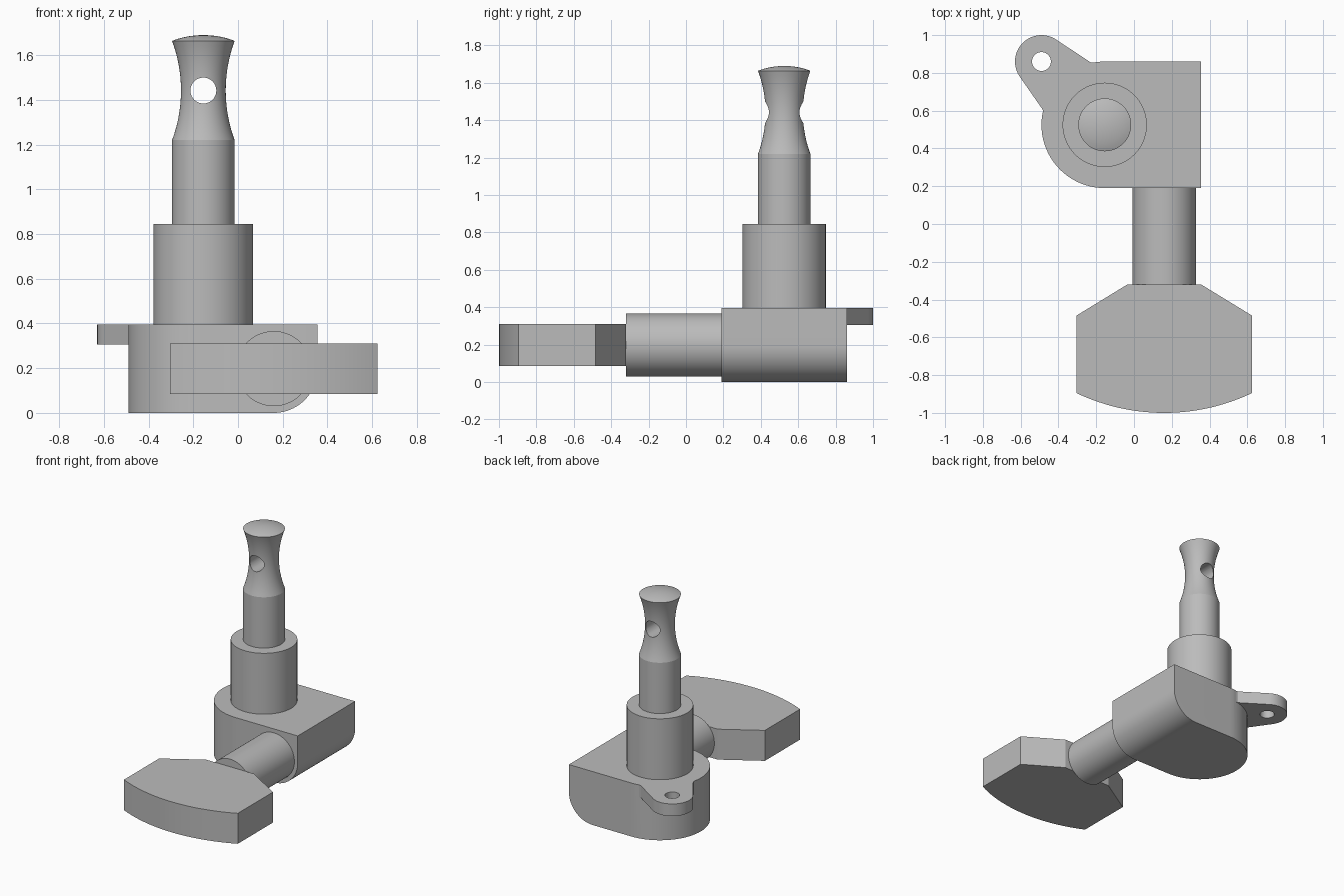
import bpy, bmesh, math
from mathutils import Vector, Matrix

if "Cube" in bpy.data.objects:
    bpy.data.objects.remove(bpy.data.objects["Cube"], do_unlink=True)

metal = bpy.data.materials.new("grey metal")
metal.use_nodes = True
GREY = (0.5, 0.5, 0.5, 1)
metal.diffuse_color = GREY
metal.node_tree.nodes["Principled BSDF"].inputs["Base Color"].default_value = GREY


def arc(cx, cy, r, start, end, n):
    """Points along an arc, angles in degrees."""
    return [(cx + r * math.cos(math.radians(start + (end - start) * i / n)),
             cy + r * math.sin(math.radians(start + (end - start) * i / n)))
            for i in range(n + 1)]


def finish(name, bm):
    bmesh.ops.recalc_face_normals(bm, faces=bm.faces)
    mesh = bpy.data.meshes.new(name)
    bm.to_mesh(mesh)
    bm.free()
    obj = bpy.data.objects.new(name, mesh)
    bpy.context.collection.objects.link(obj)
    mesh.materials.append(metal)
    return obj


def prism(outline, z0, z1):
    bm = bmesh.new()
    face = bm.faces.new([bm.verts.new((x, y, z0)) for x, y in outline])
    top = bmesh.ops.extrude_face_region(bm, geom=[face])["geom"]
    bmesh.ops.translate(bm, vec=(0, 0, z1 - z0),
                        verts=[v for v in top if isinstance(v, bmesh.types.BMVert)])
    return bm


def lathe(profile, x, y, n=72):
    """Revolve (radius, z) points, closing both ends."""
    bm = bmesh.new()
    rings = [[bm.verts.new((x + px, y + py, z)) for px, py in arc(0, 0, r, 0, 360, n)[:-1]]
             for r, z in profile]
    for a, b in zip(rings, rings[1:]):
        for i in range(n):
            j = (i + 1) % n
            bm.faces.new((a[i], a[j], b[j], b[i]))
    bm.faces.new(rings[0])
    bm.faces.new(rings[-1])
    return bm


def rod_y(x, z, r, y0, y1, n=72):
    bm = bmesh.new()
    place = Matrix.Translation((x, (y0 + y1) / 2, z)) @ Matrix.Rotation(math.pi / 2, 4, "X")
    bmesh.ops.create_cone(bm, cap_ends=True, segments=n, radius1=r, radius2=r,
                          depth=y1 - y0, matrix=place)
    return bm


def combine(obj, other, operation):
    """Apply a boolean and discard the second object."""
    mod = obj.modifiers.new(operation.lower(), "BOOLEAN")
    mod.operation, mod.object, mod.solver = operation, other, "EXACT"
    bpy.context.view_layer.objects.active = obj
    bpy.ops.object.modifier_apply(modifier=mod.name)
    bpy.data.objects.remove(other, do_unlink=True)


PX, PY = -0.155, 0.525      # post axis
SX, SZ = 0.16, 0.198        # knob shaft axis
TOP = 0.395

# Gear housing: half-round on one side, rounded lower edge on the other
bm = prism([(0.355, 0.19), (0.355, 0.86)] + arc(PX, PY, 0.335, 90, 270, 40), 0, TOP)
edge = [e for e in bm.edges if all(v.co.x > 0.35 and v.co.z < 0.01 for v in e.verts)]
bmesh.ops.bevel(bm, geom=edge, offset=0.195, segments=20, profile=0.5, affect="EDGES")
housing = finish("gear_housing", bm)

# Mounting ear with its screw hole
ear_outline = arc(-0.49, 0.86, 0.14, 54, 215, 32) + [
    (-0.485, 0.608), (-0.479, 0.59), (-0.484, 0.56), (PX, PY), (-0.19, 0.858), (-0.21, 0.854), (-0.23, 0.856)]
combine(housing, finish("mounting_ear", prism(ear_outline, 0.305, TOP)), "UNION")
combine(housing, finish("screw_hole", lathe([(0.05, 0.2), (0.05, 0.5)], -0.49, 0.86, 40)),
        "DIFFERENCE")

# Sleeve around the post
sleeve = finish("sleeve", lathe([(0.223, TOP), (0.223, 0.845)], PX, PY))

# String post: straight shank, waisted neck, shallow domed tip
WAIST_Z, HALF, SAG = 1.442, 0.222, 0.04
R = (HALF ** 2 + SAG ** 2) / (2 * SAG)
swing = math.degrees(math.asin(HALF / R))
neck = arc(0.1 + R, WAIST_Z, R, 180 + swing, 180 - swing, 20)
dome_r = 0.4
dome = [(r, 1.69 - dome_r + math.sqrt(dome_r ** 2 - r * r))
        for r in (0.12, 0.1, 0.08, 0.06, 0.04, 0.02, 0.005)]
post = finish("string_post", lathe([(0.14, 0.84)] + neck + dome, PX, PY))
combine(post, finish("string_hole", rod_y(PX, WAIST_Z, 0.058, PY - 0.3, PY + 0.3, 48)),
        "DIFFERENCE")

# Knob shaft
shaft = finish("knob_shaft", rod_y(SX, SZ, 0.168, -0.32, 0.19))

# Knob: chamfered shoulders and bowed outer end
half_width, sag = 0.465, 0.105
bow_r = (half_width ** 2 + sag ** 2) / (2 * sag)
bow = math.degrees(math.asin(half_width / bow_r))
outline = [(SX + 0.195, -0.32), (SX - 0.195, -0.32), (SX - half_width, -0.485)]
outline += arc(SX, bow_r - 1, bow_r, 270 - bow, 270 + bow, 24)
outline += [(SX + half_width, -0.485)]
knob = finish("knob", prism(outline, 0.085, 0.31))

# Smooth round surfaces, keep edges crisp
bpy.ops.object.select_all(action="DESELECT")
for obj in (housing, sleeve, post, shaft, knob):
    obj.select_set(True)
bpy.context.view_layer.objects.active = housing
bpy.ops.object.shade_smooth_by_angle(angle=math.radians(16))
